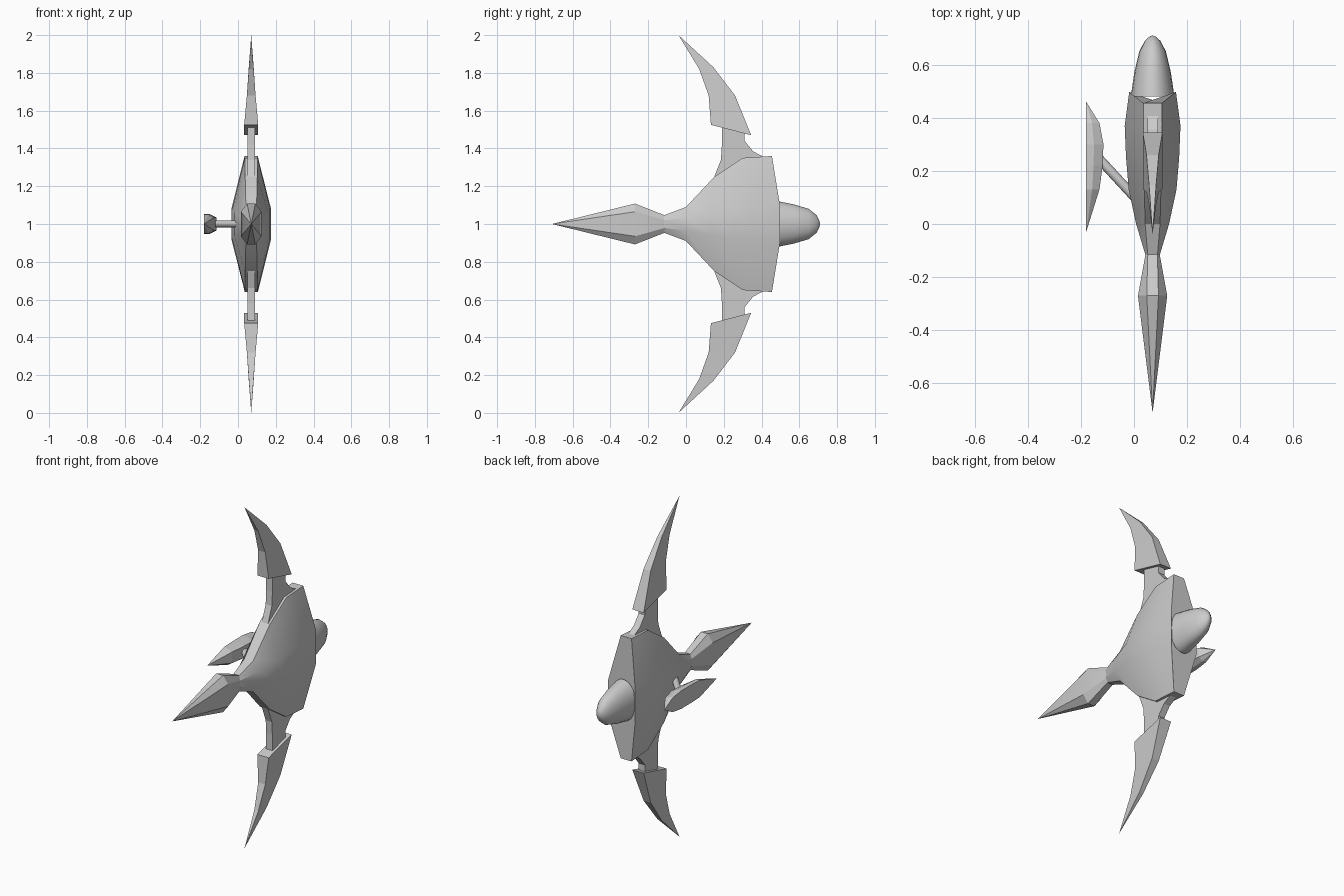
import bpy, bmesh, math
from mathutils import Vector

if "Cube" in bpy.data.objects:
    bpy.data.objects.remove(bpy.data.objects["Cube"])

CX, CZ = 0.07, 1.0   # axis of the hull


def loft(name, rings, smooth=None):
    """Skin a list of equal-length point rings, cap both ends."""
    bm = bmesh.new()
    rows = [[bm.verts.new(p) for p in r] for r in rings]
    n = len(rows[0])
    for a, b in zip(rows, rows[1:]):
        for i in range(n):
            j = (i + 1) % n
            bm.faces.new((a[i], a[j], b[j], b[i]))
    bm.faces.new(rows[0])
    bm.faces.new(rows[-1])
    bmesh.ops.remove_doubles(bm, verts=bm.verts, dist=1e-5)
    bmesh.ops.recalc_face_normals(bm, faces=bm.faces)
    me = bpy.data.meshes.new(name)
    bm.to_mesh(me)
    bm.free()
    ob = bpy.data.objects.new(name, me)
    bpy.context.collection.objects.link(ob)
    if smooth:
        bpy.ops.object.select_all(action='DESELECT')
        ob.select_set(True)
        bpy.context.view_layer.objects.active = ob
        bpy.ops.object.shade_smooth_by_angle(angle=math.radians(smooth))
    return ob


def section(y_mid, y_rim, h, w, tw, c):
    """Eight-sided hull section: narrow rim top and bottom, wide middle."""
    pts = [(tw, y_rim, h), (w, y_mid, c), (w, y_mid, -c), (tw, y_rim, -h),
           (-tw, y_rim, -h), (-w, y_mid, -c), (-w, y_mid, c), (-tw, y_rim, h)]
    return [(CX + x, y, CZ + z) for x, y, z in pts]


def ellipse(y, w, h, n=20):
    return [(CX + w * math.cos(2 * math.pi * i / n), y,
             CZ + h * math.sin(2 * math.pi * i / n)) for i in range(n)]


# Lens-shaped hull
loft("hull", [section(*s) for s in (
    (-0.12, -0.12, 0.045, 0.026, 0.018, 0.020),
    (0.00, 0.00, 0.09, 0.062, 0.028, 0.035),
    (0.13, 0.15, 0.25, 0.090, 0.032, 0.06),
    (0.25, 0.30, 0.35, 0.100, 0.034, 0.08),
    (0.37, 0.38, 0.355, 0.105, 0.035, 0.08),
    (0.497, 0.455, 0.36, 0.088, 0.035, 0.10))], 25)

# Pointed nose spear
loft("nose_spear", [section(y, y, h, w, t, c) for y, h, w, t, c in (
    (-0.71, 0, 0, 0, 0),
    (-0.27, 0.108, 0.055, 0.022, 0.065),
    (-0.11, 0.045, 0.026, 0.018, 0.020))], 25)

# Rounded tail dome
loft("tail_dome", [ellipse(*e) for e in (
    (0.48, 0.082, 0.122), (0.57, 0.069, 0.104), (0.65, 0.050, 0.080),
    (0.69, 0.029, 0.048), (0.705, 0.012, 0.020), (0.71, 0, 0))], 40)

# Upper and lower wing struts with curved blades
strut = [((0.13, 0.20), (0.44, 0.33)), ((0.185, 0.34), (0.41, 0.355)),
         ((0.19, 0.42), (0.355, 0.385)), ((0.19, 0.52), (0.31, 0.44)),
         ((0.19, 0.55), (0.31, 0.52))]
blade = [((0.132, 0.525), (0.345, 0.47), 0.037),
         ((0.12, 0.68), (0.26, 0.68), 0.023),
         ((0.07, 0.82), (0.145, 0.83), 0.013),
         ((-0.04, 1.0), (-0.04, 1.0), 0)]


def quad(f, b, w, s):
    return [(CX + k * w, y, CZ + s * z)
            for k, (y, z) in ((-1, f), (1, f), (1, b), (-1, b))]


for s, side in ((1, "upper"), (-1, "lower")):
    loft(side + "_wing_strut", [quad(f, b, 0.02, s) for f, b in strut])
    loft(side + "_wing_blade", [quad(f, b, w, s) for f, b, w in blade])

# Side pod: flat outside, bulging inside
X0 = -0.18
loft("side_pod", [[(X0, y, CZ - h), (X0 + 0.45 * d, y, CZ - h),
                   (X0 + d, y, CZ - 0.65 * h), (X0 + d, y, CZ + 0.65 * h),
                   (X0 + 0.45 * d, y, CZ + h), (X0, y, CZ + h)]
                  for y, d, h in ((-0.03, 0, 0), (0.13, 0.05, 0.05),
                                  (0.22, 0.062, 0.053), (0.30, 0.065, 0.053),
                                  (0.38, 0.05, 0.042), (0.46, 0, 0))])

# Round arm joining pod and hull
a, b = Vector((-0.14, 0.255, CZ)), Vector((0.04, 0.06, CZ))
side_dir = (b - a).normalized().cross(Vector((0, 0, 1)))
arm = [side_dir * (0.018 * math.cos(t)) + Vector((0, 0, 0.018 * math.sin(t)))
       for t in (2 * math.pi * i / 12 for i in range(12))]
loft("pod_arm", [[p + o for o in arm] for p in (a, b)], 40)
